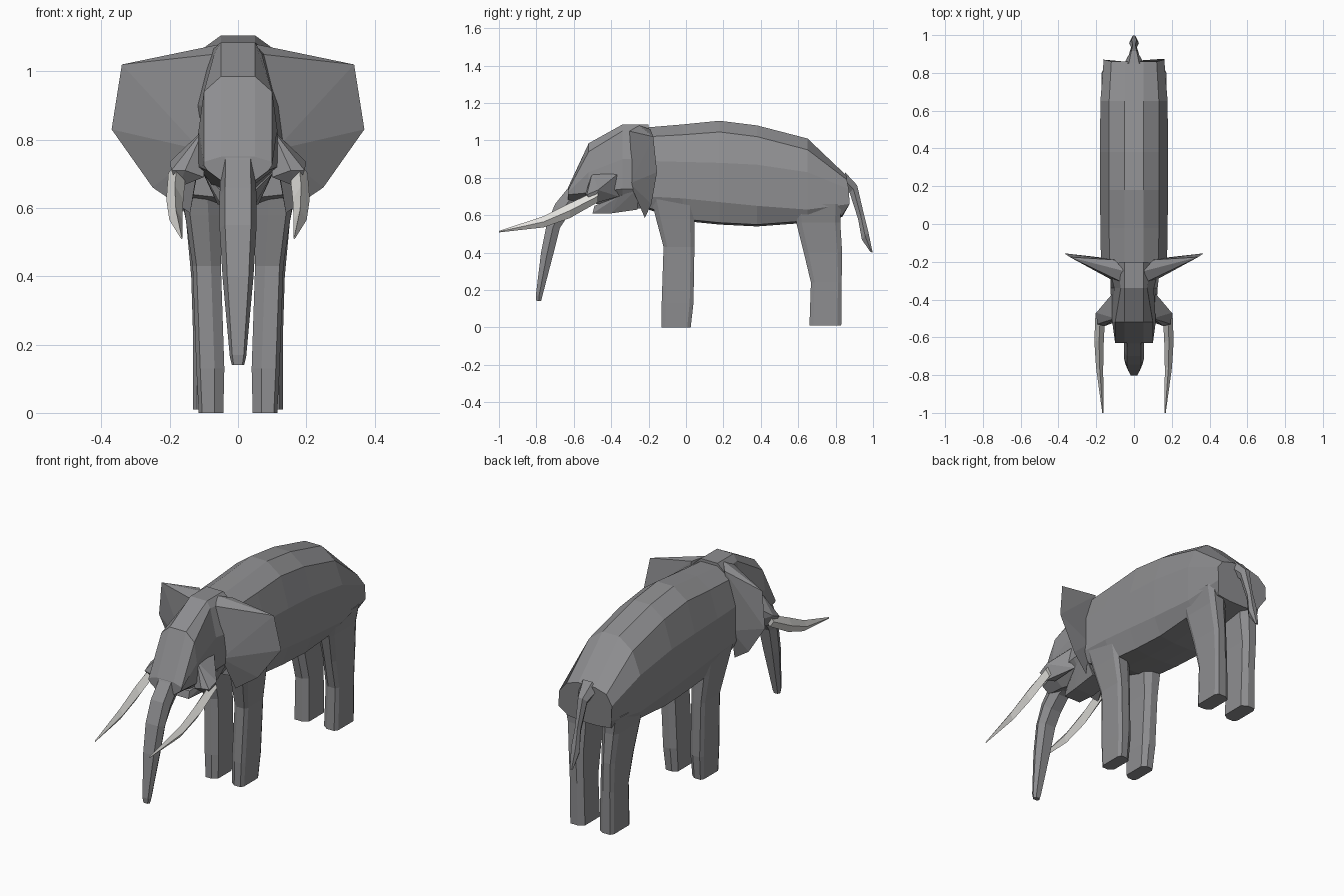
import bpy, bmesh


def material(name, rgb):
    m = bpy.data.materials.new(name)
    m.diffuse_color = (*rgb, 1)
    return m


HIDE = material("grey_hide", (0.27, 0.27, 0.28))
IVORY = material("ivory", (0.76, 0.75, 0.72))


def finish(name, bm, mat):
    bmesh.ops.recalc_face_normals(bm, faces=bm.faces)
    me = bpy.data.meshes.new(name)
    bm.to_mesh(me)
    bm.free()
    me.materials.append(mat)
    ob = bpy.data.objects.new(name, me)
    bpy.context.collection.objects.link(ob)
    return ob


def loft(name, rings, mat):
    """Skin closed rings of equal length and cap both ends."""
    bm = bmesh.new()
    rows = [[bm.verts.new(p) for p in r] for r in rings]
    n = len(rows[0])
    for a, b in zip(rows, rows[1:]):
        for i in range(n):
            j = (i + 1) % n
            bm.faces.new((a[i], a[j], b[j], b[i]))
    bm.faces.new(rows[0])
    bm.faces.new(rows[-1])
    return finish(name, bm, mat)


def hull(name, pts, mat):
    bm = bmesh.new()
    for p in pts:
        bm.verts.new(p)
    r = bmesh.ops.convex_hull(bm, input=bm.verts)
    loose = [v for v in bm.verts if not v.link_faces]
    bmesh.ops.delete(bm, geom=loose, context='VERTS')
    return finish(name, bm, mat)


def sym(half):
    """Close a right-hand half outline with its mirror image."""
    return half + [(-x, y, z) for x, y, z in reversed(half)]


def both(points, s):
    return [(s * x, y, z) for x, y, z in points]


# Barrel body: y, spine, shoulder, upper side, lower side, belly heights, width
body = [(-0.20, 1.07, 1.02, 0.89, 0.70, 0.63, 0.175),
        (-0.02, 1.085, 1.03, 0.885, 0.69, 0.57, 0.178),
        (0.18, 1.105, 1.045, 0.88, 0.67, 0.55, 0.18),
        (0.38, 1.08, 1.02, 0.87, 0.65, 0.54, 0.18),
        (0.65, 1.01, 0.95, 0.83, 0.63, 0.56, 0.178)]
rings = [sym([(0.05, y, t), (w * 0.74, y, s), (w, y, u), (w, y, l),
              (0.14, y, b + 0.01), (0.05, y, b)]) for y, t, s, u, l, b, w in body]
# Sloping rump
rings.append(sym([(0.05, 0.86, 0.81), (0.12, 0.86, 0.79), (0.16, 0.87, 0.74),
                  (0.16, 0.875, 0.66), (0.13, 0.835, 0.60), (0.05, 0.835, 0.59)]))
loft("body", rings, HIDE)

# Head: y, then half outline from crown to underside
head = [(-0.20, (0.05, 1.085), (0.09, 1.05), (0.14, 0.90), (0.12, 0.74), (0.05, 0.64)),
        (-0.34, (0.05, 1.085), (0.07, 1.05), (0.105, 0.90), (0.125, 0.74), (0.05, 0.63)),
        (-0.52, (0.05, 0.985), (0.10, 0.94), (0.115, 0.83), (0.115, 0.72), (0.05, 0.67)),
        (-0.63, (0.05, 0.75), (0.10, 0.735), (0.10, 0.725), (0.09, 0.71), (0.05, 0.68))]
loft("head", [sym([(x, h[0], z) for x, z in h[1:]]) for h in head], HIDE)

# Lower jaw wedge
hull("jaw", [(s * x, y, z) for s in (-1, 1) for x, y, z in
             [(0.12, -0.26, 0.74), (0.06, -0.26, 0.63), (0.10, -0.36, 0.70),
              (0.05, -0.50, 0.61), (0.05, -0.49, 0.65), (0.06, -0.40, 0.61)]], HIDE)

# Trunk: front y z, back y z, half width
trunk = [(-0.56, 0.85, -0.52, 0.68, 0.055), (-0.635, 0.74, -0.57, 0.66, 0.052),
         (-0.70, 0.66, -0.63, 0.60, 0.054), (-0.745, 0.55, -0.675, 0.53, 0.054),
         (-0.775, 0.40, -0.71, 0.39, 0.045), (-0.803, 0.17, -0.77, 0.16, 0.024),
         (-0.80, 0.14, -0.775, 0.14, 0.018)]
loft("trunk", [sym([(w * 0.7, fy, fz), (w, (fy + by) / 2, (fz + bz) / 2),
                    (w * 0.6, by, bz)]) for fy, fz, by, bz, w in trunk], HIDE)

# Tail: upper y z, lower y z, half width
tail = [(0.85, 0.83, 0.84, 0.75, 0.055), (0.915, 0.76, 0.875, 0.72, 0.028),
        (0.95, 0.61, 0.92, 0.58, 0.015), (0.975, 0.51, 0.94, 0.47, 0.026),
        (0.998, 0.40, 0.985, 0.405, 0.010)]
loft("tail", [sym([(w * 0.5, fy, fz), (w, (fy + by) / 2, (fz + bz) / 2),
                   (w * 0.5, by, bz)]) for fy, fz, by, bz, w in tail], HIDE)


def leg_ring(z, x0, x1, y0, y1):
    """Hexagonal leg section with bevelled inner and outer corners."""
    c, d = (x1 - x0) * 0.35, (y1 - y0) * 0.12
    return [(x0, y0 + d, z), (x0 + c, y0, z), (x1 - c * 0.4, y0, z), (x1, y0 + d, z),
            (x1, y1 - d, z), (x1 - c * 0.4, y1, z), (x0 + c, y1, z), (x0, y1 - d, z)]


front = [(0, 0.043, 0.115, -0.13, 0.025), (0.13, 0.04, 0.122, -0.13, 0.04),
         (0.43, 0.05, 0.133, -0.12, 0.045), (0.58, 0.05, 0.155, -0.16, 0.045),
         (0.70, 0.05, 0.174, -0.19, 0.05)]
hind = [(0.01, 0.045, 0.132, 0.66, 0.83), (0.24, 0.05, 0.132, 0.668, 0.832),
        (0.40, 0.055, 0.137, 0.63, 0.835), (0.56, 0.05, 0.152, 0.59, 0.825),
        (0.66, 0.05, 0.172, 0.58, 0.83)]

# Tusk sections: y, centre x, half width, top and bottom heights
tusk = [(-0.47, 0.178, 0.026, 0.735, 0.67), (-0.62, 0.185, 0.025, 0.665, 0.585),
        (-0.76, 0.182, 0.019, 0.595, 0.535), (-1.0, 0.165, 0.003, 0.516, 0.508)]

for s, side in ((1, "right"), (-1, "left")):
    for name, data in (("front_leg", front), ("hind_leg", hind)):
        loft(f"{name}_{side}", [both(leg_ring(*r), s) for r in data], HIDE)

    loft(f"tusk_{side}", [both([(x, y, t), (x + w, y, (t + b) / 2), (x, y, b),
                                (x - w, y, (t + b) / 2)], s)
                          for y, x, w, t, b in tusk], IVORY)

    # Cheek socket holding the tusk
    hull(f"tusk_socket_{side}", both(
        [(0.09, -0.34, 0.84), (0.10, -0.50, 0.83), (0.10, -0.36, 0.70), (0.10, -0.52, 0.69),
         (0.20, -0.47, 0.735), (0.16, -0.47, 0.74), (0.195, -0.53, 0.71),
         (0.155, -0.54, 0.71), (0.175, -0.50, 0.66)], s), HIDE)

    # Ear: thick at the root, sharp along the outer rim
    hull(f"ear_{side}", both(
        [(0.05, -0.25, 1.08), (0.34, -0.175, 1.02), (0.37, -0.155, 0.83),
         (0.25, -0.185, 0.66), (0.14, -0.22, 0.585), (0.07, -0.305, 1.05),
         (0.11, -0.30, 0.77), (0.10, -0.19, 1.06), (0.15, -0.18, 0.75)], s), HIDE)
